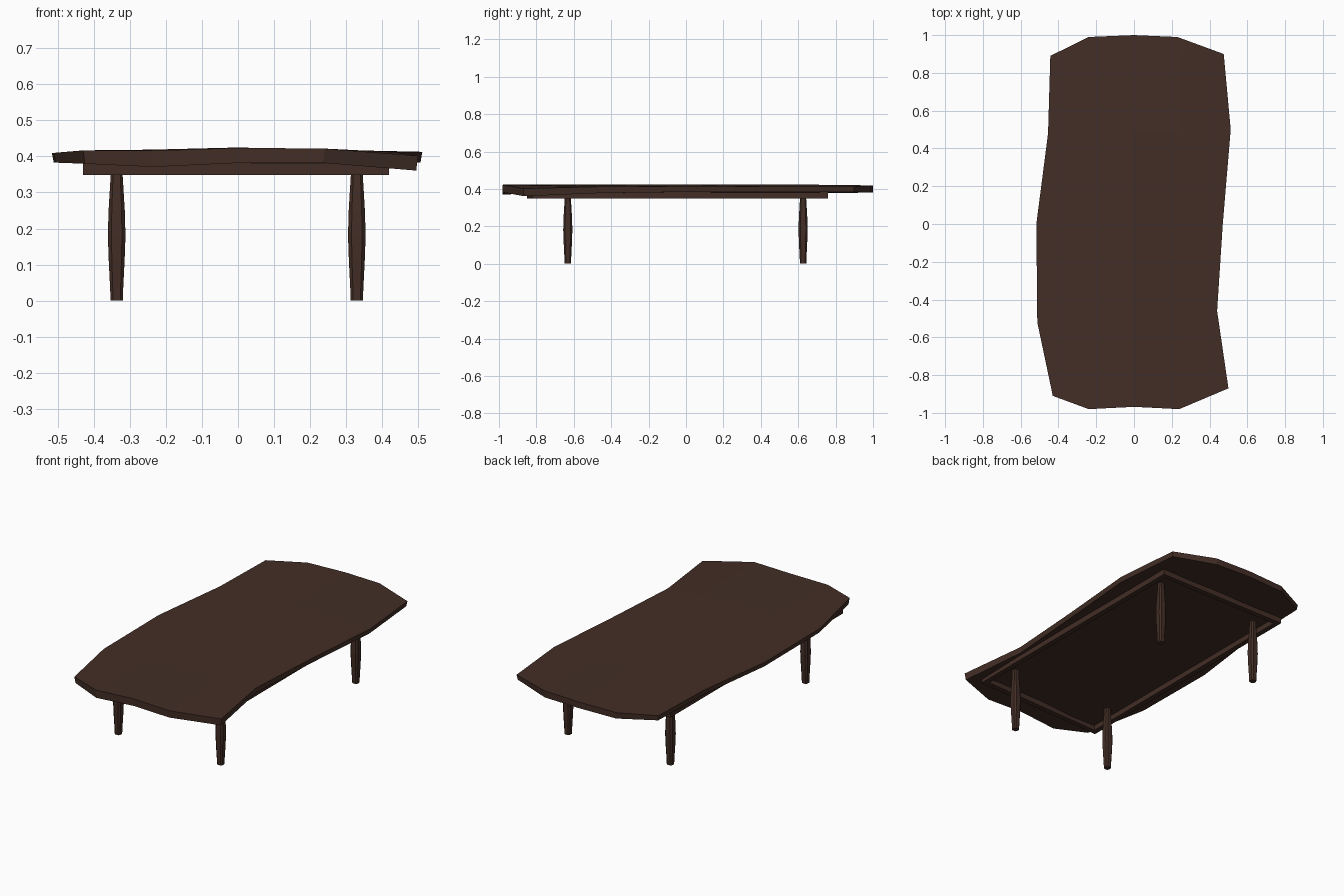
import bpy, bmesh, math

if "Cube" in bpy.data.objects:
    bpy.data.objects.remove(bpy.data.objects["Cube"])

wood = bpy.data.materials.new("dark walnut")
wood.diffuse_color = (0.056, 0.027, 0.019, 1)
wood.use_nodes = True
wood.node_tree.nodes["Principled BSDF"].inputs["Base Color"].default_value = wood.diffuse_color


def finish(name, bm):
    bmesh.ops.recalc_face_normals(bm, faces=bm.faces[:])
    me = bpy.data.meshes.new(name)
    bm.to_mesh(me)
    bm.free()
    me.materials.append(wood)
    ob = bpy.data.objects.new(name, me)
    bpy.context.collection.objects.link(ob)
    return ob


def loft(name, rings):
    """Skin a stack of equal-length vertex rings and cap both ends."""
    bm = bmesh.new()
    loops = [[bm.verts.new(p) for p in r] for r in rings]
    n = len(loops[0])
    for a, b in zip(loops, loops[1:]):
        for i in range(n):
            j = (i + 1) % n
            bm.faces.new((a[i], a[j], b[j], b[i]))
    bm.faces.new(loops[0][::-1])
    bm.faces.new(loops[-1])
    return finish(name, bm)


# Live-edge top: wavy outline (x, y, top z, bottom z), fanned to a crowned ridge
outline = [
    (-0.43, -0.91, .417, .380), (-0.24, -0.98, .416, .371), (0, -0.968, .424, .382),
    (0.24, -0.98, .422, .382), (0.50, -0.87, .402, .361), (0.44, -0.46, .412, .378),
    (0.47, 0.0, .413, .384), (0.512, 0.50, .413, .384), (0.475, 0.90, .413, .384),
    (0.23, 0.99, .419, .380), (0, 1.0, .418, .382), (-0.24, 0.99, .415, .380),
    (-0.443, 0.89, .413, .383), (-0.455, 0.48, .412, .383),
    (-0.517, 0.0, .410, .383), (-0.512, -0.52, .410, .383)]
bm = bmesh.new()
top = [bm.verts.new((x, y, t)) for x, y, t, b in outline]
bot = [bm.verts.new((x * 0.99, y * (1.0 if abs(y) > .95 else .995), b)) for x, y, t, b in outline]
for i in range(16):
    j = (i + 1) % 16
    bm.faces.new((bot[i], bot[j], top[j], top[i]))
# 3x3 inner points per side make a 4x4 grid with the outline
for ring, peak in ((top, .425), (bot, .383)):
    grid = [ring[0:5]]
    for r in range(1, 4):
        left, right = ring[16 - r], ring[4 + r]
        y0, y1 = left.co.y, right.co.y
        row = [left]
        for k, x in enumerate((-0.24, 0, 0.24)):
            z = peak - 0.006 * abs(x) / 0.24
            row.append(bm.verts.new((x, y0 + (y1 - y0) * (k + 1) / 4, z)))
        grid.append(row + [right])
    grid.append(ring[8:13][::-1])
    for a, b in zip(grid, grid[1:]):
        for k in range(4):
            bm.faces.new((a[k], a[k + 1], b[k + 1], b[k]))
finish("table_top", bm)

# Apron frame under the top
corners = [(-0.43, -0.85), (0.42, -0.82), (0.42, 0.76), (-0.43, 0.76)]
w = 0.03
inner = [(x - math.copysign(w, x), y - math.copysign(w, y)) for x, y in corners]
bm = bmesh.new()
rings = [[bm.verts.new((x, y, z)) for x, y in c]
         for c, z in ((corners, .349), (corners, .384), (inner, .384), (inner, .349))]
for a, b in zip(rings, rings[1:] + rings[:1]):
    for i in range(4):
        j = (i + 1) % 4
        bm.faces.new((a[i], a[j], b[j], b[i]))
finish("apron_frame", bm)

# Four bulging legs with chamfered square section
section = [(1, -.6), (1, .6), (.6, 1), (-.6, 1), (-1, .6), (-1, -.6), (-.6, -1), (.6, -1)]
profile = [(0, .017), (.03, .018), (.11, .022), (.18, .0245), (.25, .0225), (.35, .0165)]
for side, px in (("left", -0.337), ("right", 0.33)):
    for end, py in (("front", -0.632), ("back", 0.626)):
        loft(f"{end}_{side}_leg",
             [[(px + sx * r, py + sy * r, z) for sx, sy in section]
              for z, r in [*profile, (.38, .0165)]])
